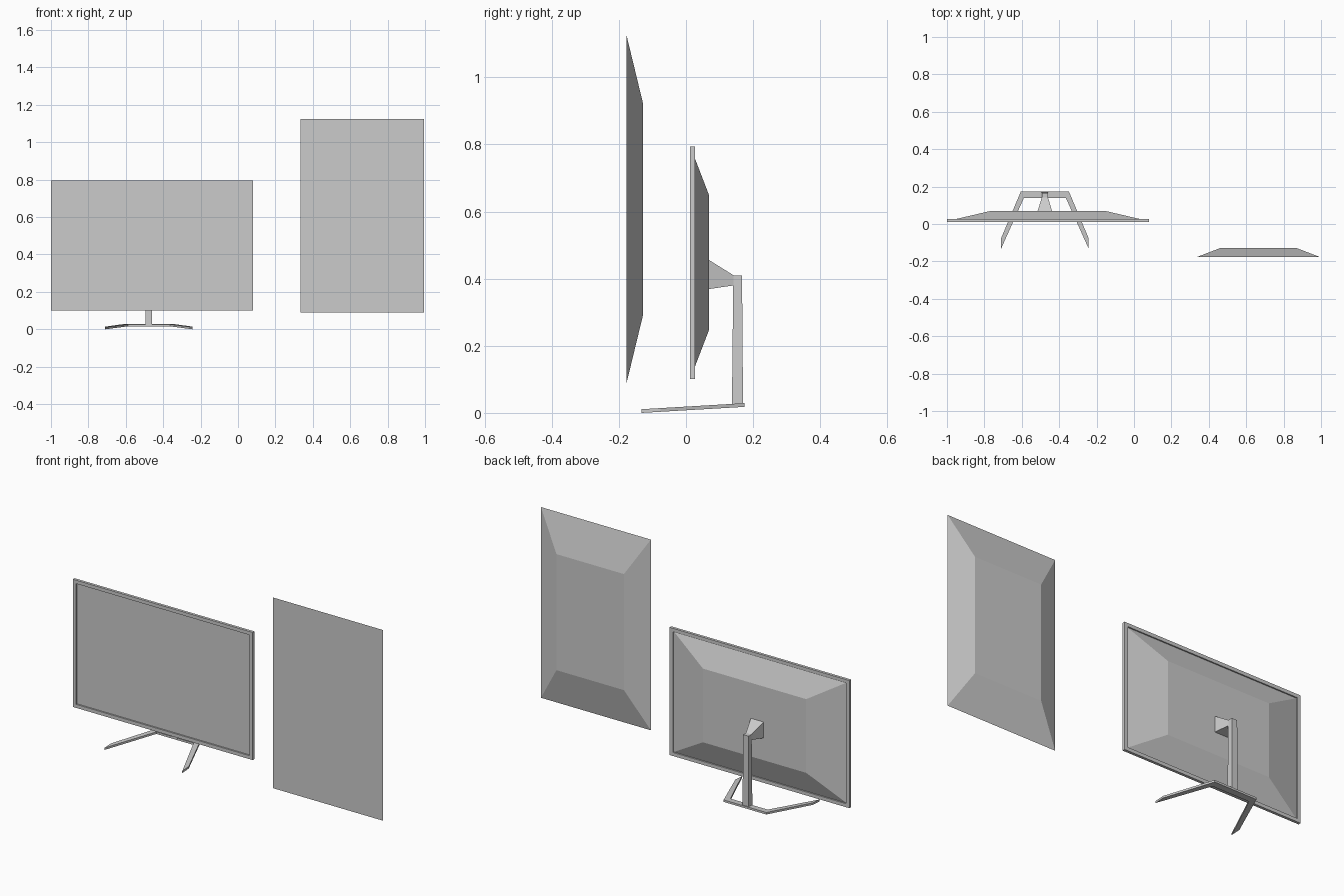
import bpy, bmesh

if "Cube" in bpy.data.objects:
    bpy.data.objects.remove(bpy.data.objects["Cube"])

CX = -0.4765   # monitor stand centre line
SCREEN_X = -0.46


def make_mesh(name, verts, faces):
    mesh = bpy.data.meshes.new(name)
    mesh.from_pydata(verts, [], faces)
    bm = bmesh.new()
    bm.from_mesh(mesh)
    bmesh.ops.recalc_face_normals(bm, faces=bm.faces)
    bm.to_mesh(mesh)
    bm.free()
    obj = bpy.data.objects.new(name, mesh)
    bpy.context.collection.objects.link(obj)
    return obj


def loft(name, rings):
    """Join equal-length rings with quads and cap both ends."""
    n = len(rings[0])
    verts = [v for r in rings for v in r]
    faces = [tuple(range(n)), tuple(range(len(verts) - n, len(verts)))]
    for k in range(len(rings) - 1):
        for i in range(n):
            j = (i + 1) % n
            faces.append((k*n + i, k*n + j, (k+1)*n + j, (k+1)*n + i))
    return make_mesh(name, verts, faces)


def rect_xz(cx, cz, w, h, y):
    return [(cx + sx*w/2, y, cz + sz*h/2)
            for sx, sz in ((-1, -1), (1, -1), (1, 1), (-1, 1))]


def rect_xy(cx, w, y0, y1, z0, z1):
    return [(cx - w/2, y0, z0), (cx + w/2, y0, z0),
            (cx + w/2, y1, z1), (cx - w/2, y1, z1)]


# Display bezel: rectangular ring
rings = [rect_xz(SCREEN_X, 0.448, w, h, y) for w, h, y in
         ((1.08, 0.693, 0.012), (1.08, 0.693, 0.027),
          (1.04, 0.655, 0.027), (1.04, 0.655, 0.012))]
verts = [v for r in rings for v in r]
faces = [(k*4 + i, k*4 + (i+1) % 4, (k+1) % 4*4 + (i+1) % 4, (k+1) % 4*4 + i)
         for k in range(4) for i in range(4)]
make_mesh("display_bezel", verts, faces)

# Screen panels with tapered backs: one in the bezel, one loose and upright
for name, cx, cz, y, w, h, bw, bh in (
        ("display_panel", SCREEN_X, 0.448, 0.020, 1.04, 0.655, 0.62, 0.40),
        ("upright_panel", 0.665, 0.607, -0.177, 0.66, 1.035, 0.405, 0.63)):
    loft(name, [rect_xz(cx, cz, w, h, y), rect_xz(cx, cz, bw, bh, y + 0.049)])

# Stand column
loft("stand_column", [rect_xy(CX, 0.036, 0.137, 0.170, 0.024, 0.028),
                      rect_xy(CX, 0.033, 0.141, 0.167, 0.41, 0.41)])

# Tapered mount between column and panel
loft("stand_mount", [rect_xz(CX, 0.4125, 0.078, 0.087, 0.068),
                     rect_xz(CX, 0.395, 0.033, 0.03, 0.142)])

# Base: sloping crossbar with two splayed legs, mirrored outline
half = [(0.112, 0.140), (0.234, -0.132), (0.234, -0.076), (0.128, 0.175)]
outline = [(CX + x, y) for x, y in half] + [(CX - x, y) for x, y in reversed(half)]


def base_z(y):
    return (y + 0.132) / 0.307 * 0.018


loft("stand_base", [[(x, y, base_z(y) + t) for x, y in outline] for t in (0.0, 0.011)])
